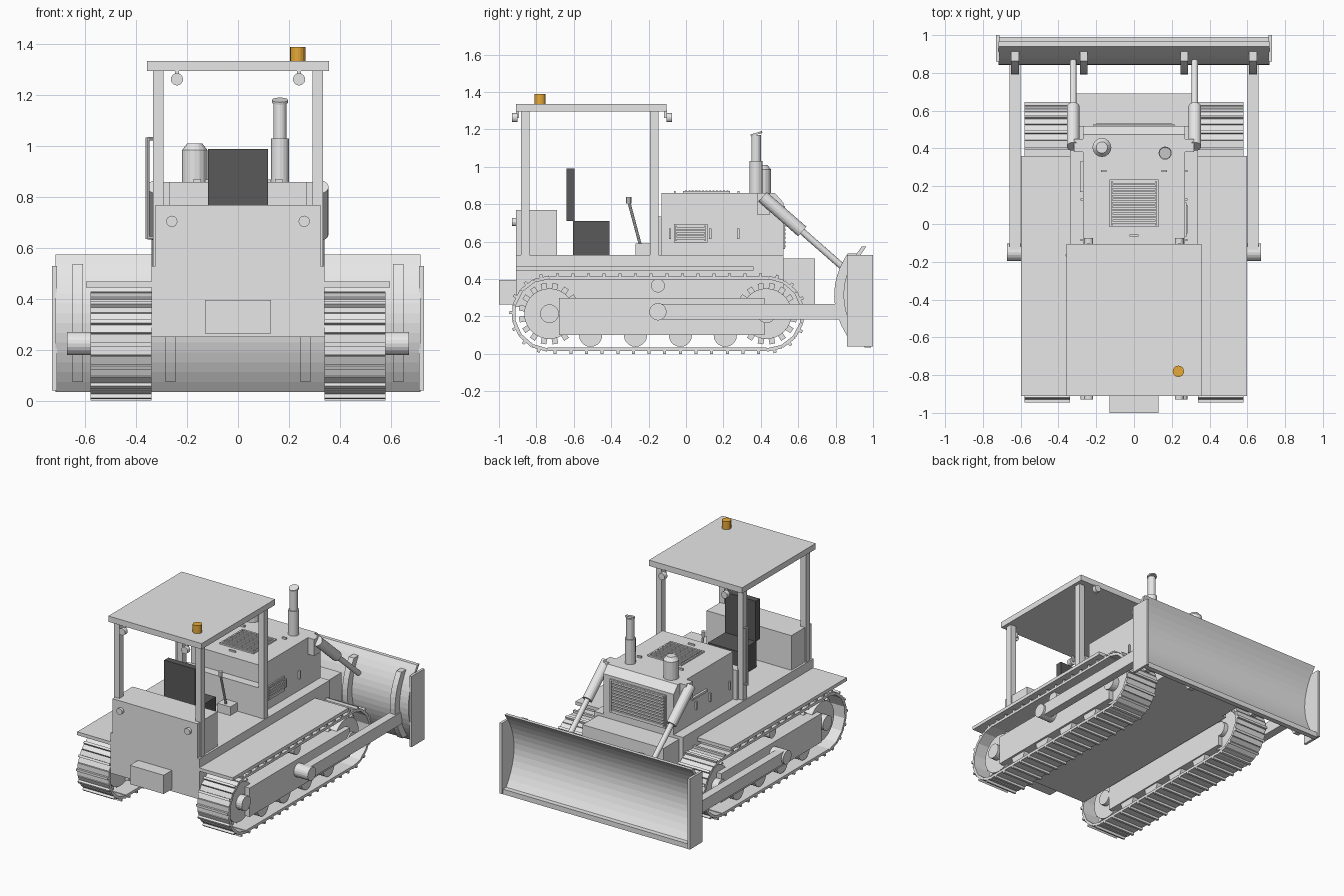
import bpy, bmesh, math
from mathutils import Vector, Matrix

cube = bpy.data.objects.get("Cube")
if cube:
    bpy.data.objects.remove(cube, do_unlink=True)


def material(name, rgb):
    m = bpy.data.materials.new(name)
    m.use_nodes = True
    m.diffuse_color = (*rgb, 1)
    m.node_tree.nodes["Principled BSDF"].inputs["Base Color"].default_value = (*rgb, 1)
    return m


GREY = material("light grey", (0.8, 0.8, 0.8))
DARK = material("dark seat", (0.1, 0.1, 0.1))
AMBER = material("amber", (1.0, 0.5, 0.05))


def finish(name, bm, mat=GREY):
    bmesh.ops.recalc_face_normals(bm, faces=bm.faces)
    mesh = bpy.data.meshes.new(name)
    bm.to_mesh(mesh)
    bm.free()
    mesh.materials.append(mat)
    ob = bpy.data.objects.new(name, mesh)
    bpy.context.scene.collection.objects.link(ob)
    return ob


def add_box(bm, centre, size, rot=Matrix()):
    m = Matrix.Translation(centre) @ rot.to_4x4() @ Matrix.Diagonal((*size, 1))
    bmesh.ops.create_cube(bm, size=1, matrix=m)


def box(name, x, y, z, mat=GREY):
    """Box from (low, high) ranges on each axis."""
    bm = bmesh.new()
    spans = (x, y, z)
    add_box(bm, [(a + b) / 2 for a, b in spans], [b - a for a, b in spans])
    return finish(name, bm, mat)


def add_rod(bm, p, q, r, r2=None, seg=16):
    p, q = Vector(p), Vector(q)
    rot = (q - p).to_track_quat('Z', 'Y').to_matrix().to_4x4()
    bmesh.ops.create_cone(bm, cap_ends=True, segments=seg, radius1=r,
                          radius2=r if r2 is None else r2, depth=(q - p).length,
                          matrix=Matrix.Translation((p + q) / 2) @ rot)


def rod(name, p, q, r, r2=None, mat=GREY, seg=16):
    bm = bmesh.new()
    add_rod(bm, p, q, r, r2, seg)
    return finish(name, bm, mat)


def add_prism(bm, profile, x0, x1):
    """Extrude a (y, z) outline along x."""
    face = bm.faces.new([bm.verts.new((x0, y, z)) for y, z in profile])
    new = bmesh.ops.extrude_face_region(bm, geom=[face])["geom"]
    bmesh.ops.translate(bm, vec=(x1 - x0, 0, 0),
                        verts=[v for v in new if isinstance(v, bmesh.types.BMVert)])


def prism(name, profile, x0, x1):
    bm = bmesh.new()
    add_prism(bm, profile, x0, x1)
    return finish(name, bm)


def span(s, a, b):
    return tuple(sorted((s * a, s * b)))


# Chassis, nose, tank, hitch
box("chassis", (-.34, .34), (-.91, .52), (.25, .53))
box("nose", (-.31, .31), (.52, .69), (.25, .51))
box("rear_tank", (-.325, .325), (-.91, -.69), (.53, .77))
box("hitch", (-.13, .13), (-1, -.91), (.265, .395))

# Engine hood with sloped front edge, and dashboard
prism("hood", [(-.13, .53), (.52, .53), (.52, .81), (.475, .86), (-.13, .86)], -.27, .27)
box("dashboard", (-.3, .3), (-.19, -.13), (.53, .735))

# Hood grilles: a thin frame of four bars with slats inside
def grille(name, centre, u, v, w, h, count):
    bm = bmesh.new()
    c, u, v = Vector(centre), Vector(u), Vector(v)
    rot = Matrix((u, v, u.cross(v))).transposed()
    bar = .01
    for s in (-1, 1):
        add_box(bm, c + v * s * h / 2, (w + bar, bar, .014), rot)
        add_box(bm, c + u * s * w / 2, (bar, h, .014), rot)
    for i in range(count):
        add_box(bm, c + v * h * ((i + .5) / count - .5), (w - .02, h / count * .6, .02), rot)
    finish(name, bm)


grille("top_grille", (0, .11, .863), (1, 0, 0), (0, 1, 0), .25, .24, 13)
grille("front_grille", (0, .523, .675), (-1, 0, 0), (0, 0, 1), .42, .22, 10)
grille("side_grille", (.272, .025, .645), (0, 1, 0), (0, 0, 1), .17, .09, 5)
for s in (-1, 1):
    for y in (-.085, .13, .28):
        box("hood_latch", span(s, .27, .282), (y - .006, y + .006), (.615, .67))
    box("hood_hinge", span(s, .145, .175), (.275, .287), (.86, .872))
box("rear_hood_hinge", (-.025, .025), (-.065, -.055), (.86, .87))
box("side_handle", (-.286, -.27), (.17, .33), (.7, .715))

# Exhaust stack with tilted flap, and air pre-cleaner
EX, EY = .165, .375
rod("muffler", (EX, EY, .85), (EX, EY, 1.03), .035)
rod("exhaust_pipe", (EX, EY, 1.03), (EX, EY, 1.17), .026)
rod("exhaust_flap", (EX, EY + .003, 1.172), (EX, EY, 1.182), .032)
rod("precleaner_body", (-.17, .405, .85), (-.17, .405, .985), .05)
rod("precleaner_cap", (-.17, .405, .985), (-.17, .405, 1.01), .05, .03)

# Seat and control lever
box("seat_cushion", (-.118, .118), (-.605, -.41), (.53, .71), DARK)
box("seat_back", (-.118, .118), (-.64, -.595), (.71, .99), DARK)
rod("lever", (.08, -.245, .585), (.08, -.305, .81), .008, seg=8)
rod("lever_knob", (.08, -.306, .805), (.08, -.306, .84), .014, seg=8)
box("lever_console", (.03, .13), (-.27, -.19), (.53, .59))

# Canopy, posts, handrail, beacon
box("canopy_roof", (-.358, .358), (-.91, -.105), (1.295, 1.335))
rod("beacon", (.235, -.78, 1.335), (.235, -.78, 1.39), .03, mat=AMBER)
for s in (-1, 1):
    for y in (-.86, -.17):
        box("canopy_post", span(s, .292, .335), (y - .022, y + .022), (.53, 1.3))
rod("handrail", (-.355, -.165, .635), (-.355, -.165, 1.035), .008, seg=8)
for z in (.64, 1.03):
    rod("handrail_bracket", (-.355, -.165, z), (-.32, -.165, z), .007, seg=8)

# Work lights
for s in (-1, 1):
    x = s * .24
    rod("rear_roof_light", (x, -.93, 1.263), (x, -.9, 1.263), .024)
    rod("front_roof_light", (x, -.105, 1.263), (x, -.075, 1.263), .024)
    for y in (-.9, -.11):
        box("light_bracket", (x - .008, x + .008), (y - .008, y + .008), (1.26, 1.3))
    rod("tank_light", (s * .26, -.93, .705), (s * .26, -.9, .705), .022)

# Tracks
REAR, FRONT, AXLE, RAD = -.73, .43, .215, .19
STRAIGHT = FRONT - REAR
LOOP = 2 * STRAIGHT + 2 * math.pi * RAD


def track_point(d):
    """Position (y, z) and outward angle at distance d along the track loop."""
    d %= LOOP
    arc = math.pi * RAD
    if d < STRAIGHT:
        return REAR + d, AXLE + RAD, math.pi / 2
    d -= STRAIGHT
    if d < arc:
        a = math.pi / 2 - d / RAD
        return FRONT + RAD * math.cos(a), AXLE + RAD * math.sin(a), a
    d -= arc
    if d < STRAIGHT:
        return FRONT - d, AXLE - RAD, -math.pi / 2
    a = -math.pi / 2 - (d - STRAIGHT) / RAD
    return REAR + RAD * math.cos(a), AXLE + RAD * math.sin(a), a


SHOES = 42
for s in (-1, 1):
    cx = s * .46
    belt = bmesh.new()
    for i in range(SHOES):
        y, z, a = track_point((i + .5) * LOOP / SHOES)
        rot = Matrix.Rotation(a - math.pi / 2, 3, 'X')
        out = Vector((0, math.cos(a), math.sin(a)))
        add_box(belt, Vector((cx, y, z)), (.24, .084, .018), rot)
        add_box(belt, Vector((cx, y, z)) + out * .016, (.24, .016, .018), rot)
    finish("track_belt", belt)

    # Toothed sprocket and idler
    for y in (REAR, FRONT):
        wheel = bmesh.new()
        add_rod(wheel, (cx - .07, y, AXLE), (cx + .07, y, AXLE), .135, seg=32)
        for i in range(16):
            a = math.tau * (i + .5) / 16
            c = Vector((cx, y + .147 * math.cos(a), AXLE + .147 * math.sin(a)))
            add_box(wheel, c, (.06, .03, .035), Matrix.Rotation(a - math.pi / 2, 3, 'X'))
        finish("toothed_wheel", wheel)
        rod("wheel_hub", (cx - .1, y, AXLE), (cx + .115, y, AXLE) if s > 0
            else (cx - .115, y, AXLE), .05, seg=20) if s > 0 else \
            rod("wheel_hub", (cx + .1, y, AXLE), (cx - .115, y, AXLE), .05, seg=20)

    # Track frame and rollers
    box("track_frame", span(s, .36, .565), (-.68, .42), (.1, .3))
    for i in range(4):
        y = -.51 + .24 * i
        rod("road_roller", (cx - .09, y, .1), (cx + .09, y, .1), .062, seg=20)
    rod("carrier_roller", (cx - .1, -.15, .365), (cx + .1, -.15, .365), .037)

    # Fender, push arm and pivot
    box("fender", span(s, .33, .597), (-.91, .36), (.445, .468))
    box("push_arm", span(s, .602, .658), (-.15, .86), (.185, .268))
    rod("arm_pivot", (s * .55, -.15, .225), (s * .672, -.15, .225), .046, seg=20)

    # Lift cylinder
    top, low = Vector((s * .322, .41, .84)), Vector((s * .322, .86, .445))
    mid = top.lerp(low, .47)
    rod("lift_barrel", top, mid, .034)
    rod("lift_rod", mid, low, .018, seg=12)
    box("lift_bracket", span(s, .26, .318), (.38, .45), (.745, .86))

# Blade: curved shell, end plates and back ribs
N = 14


def arc(offset, k=1.0):
    pts = []
    for i in range(N + 1):
        t = i / N
        pts.append((.965 + .015 * (1 - t) - offset - .105 * k * 4 * t * (1 - t), .035 + .54 * t))
    return pts


prism("blade_shell", arc(0) + arc(.025)[::-1], -.717, .717)
box("cutting_edge", (-.717, .717), (.955, .99), (.035, .07))
for s in (-1, 1):
    prism("blade_end_plate", [(.86, .04), (1, .04), (1, .53), (.86, .53)], *span(s, .712, .73))
    for x in (.265, .63):
        prism("blade_rib", arc(.02)[1:-1] + arc(.075)[1:-1][::-1], *span(s, x - .02, x + .02))
